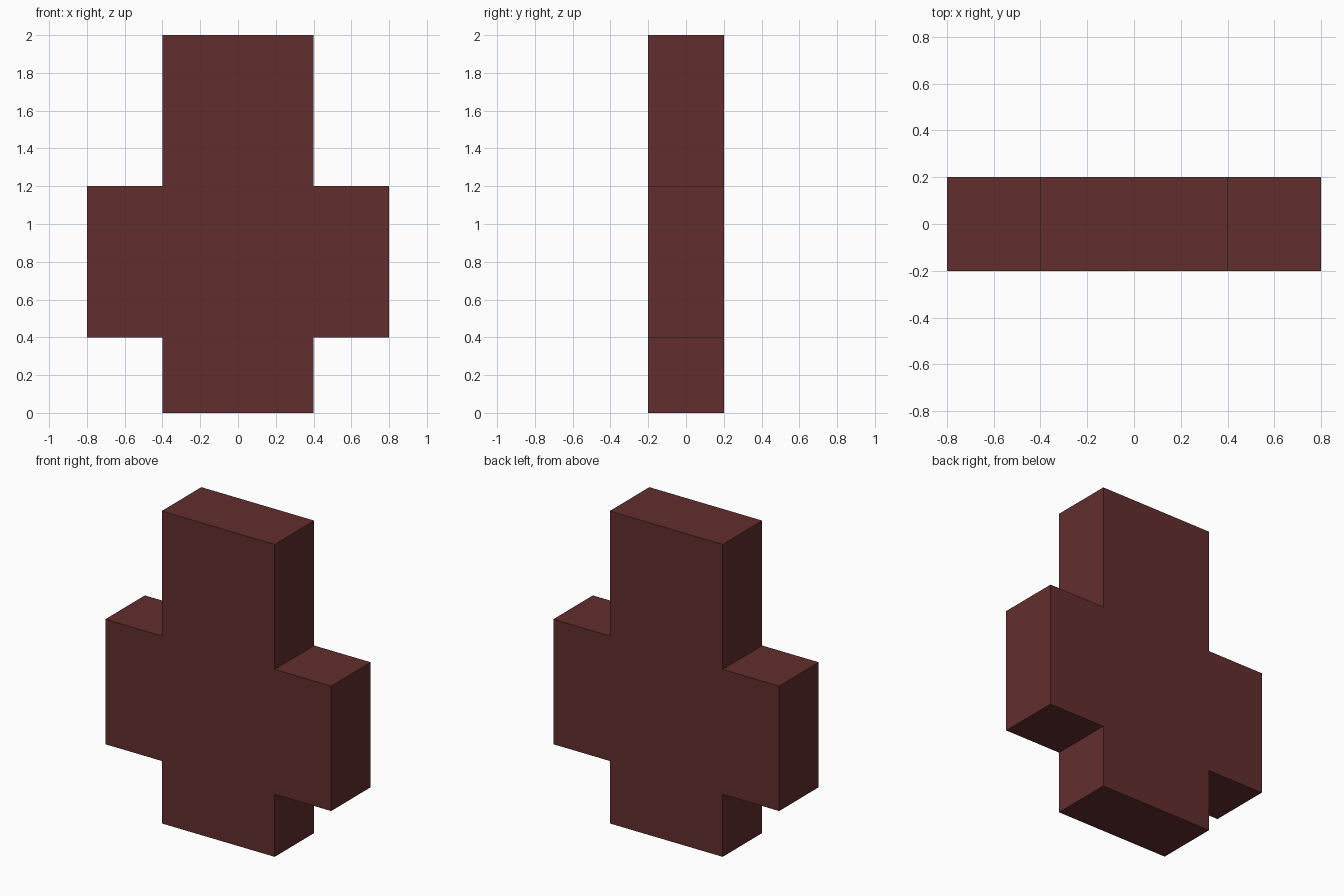
import bpy, bmesh
from mathutils import Vector

cube = bpy.data.objects.get("Cube")
if cube:
    bpy.data.objects.remove(cube, do_unlink=True)

# Single dark red colour
COLOUR = (0.122, 0.027, 0.027, 1.0)
mat = bpy.data.materials.new("dark_red")
mat.use_nodes = True
mat.diffuse_color = COLOUR
mat.node_tree.nodes["Principled BSDF"].inputs["Base Color"].default_value = COLOUR

# Cross outline: right half from bottom to top, mirrored for the other half
DEPTH = 0.4
half = [(0.4, 0.0), (0.4, 0.4), (0.8, 0.4), (0.8, 1.2), (0.4, 1.2), (0.4, 2.0)]
outline = half + [(-x, z) for x, z in reversed(half)]

# Extrude the outline from front to back
bm = bmesh.new()
front = bm.faces.new([bm.verts.new((x, -DEPTH / 2, z)) for x, z in outline])
result = bmesh.ops.extrude_face_region(bm, geom=[front], use_keep_orig=True)
back_verts = [v for v in result["geom"] if isinstance(v, bmesh.types.BMVert)]
bmesh.ops.translate(bm, verts=back_verts, vec=Vector((0, DEPTH, 0)))
bmesh.ops.recalc_face_normals(bm, faces=bm.faces)

mesh = bpy.data.meshes.new("cross_block")
bm.to_mesh(mesh)
bm.free()
mesh.materials.append(mat)
bpy.context.collection.objects.link(bpy.data.objects.new("cross_block", mesh))
